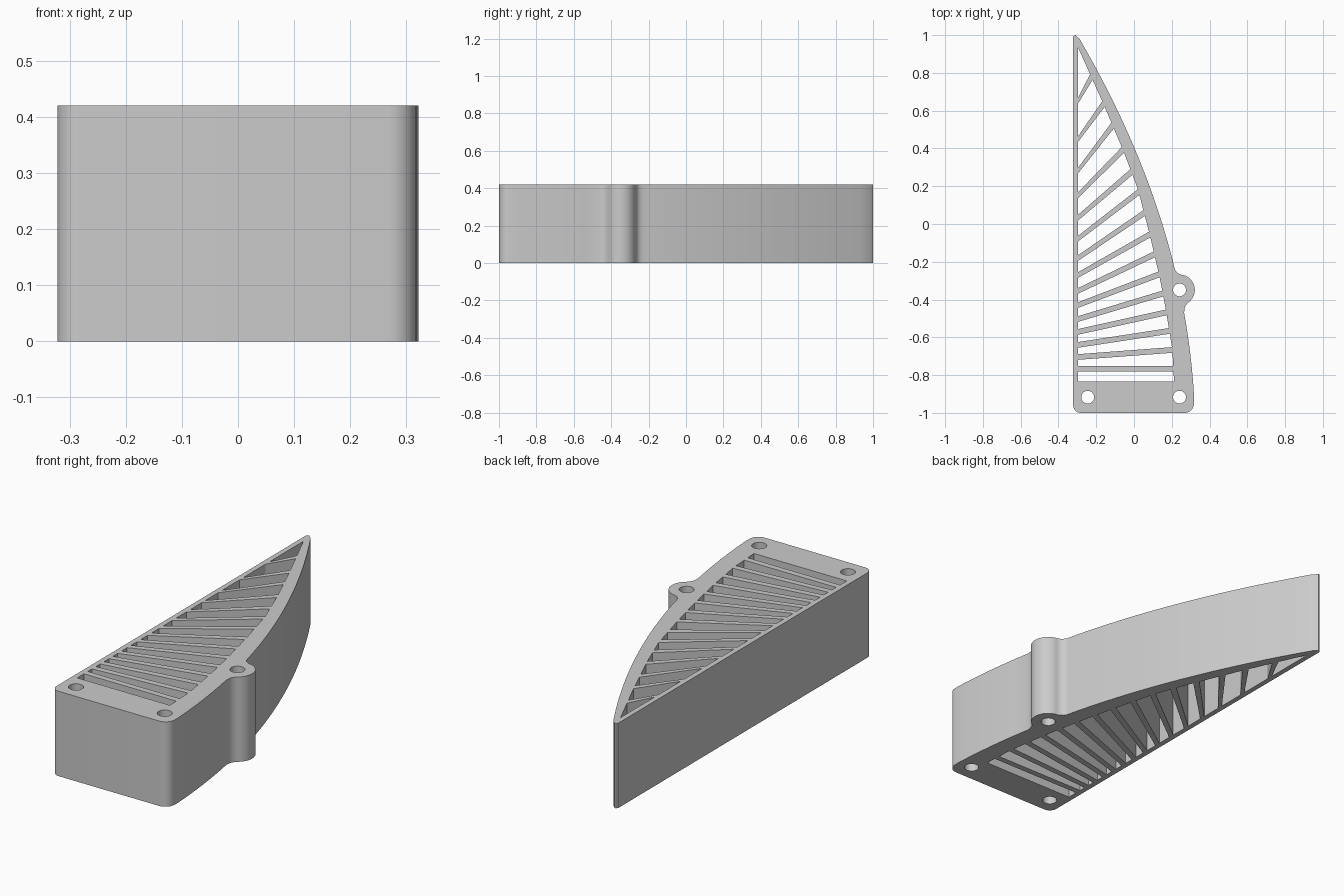
import bpy, bmesh, math

if "Cube" in bpy.data.objects:
    bpy.data.objects.remove(bpy.data.objects["Cube"])

HEIGHT = 0.42
LEFT, INNER_LEFT = -0.322, -0.296
BOSS = (0.241, -0.349)


def arc(cx, cy, r, a0, a1, n):
    """Points on an arc, angles in degrees."""
    return [(cx + r * math.cos(math.radians(a0 + (a1 - a0) * i / n)),
             cy + r * math.sin(math.radians(a0 + (a1 - a0) * i / n))) for i in range(n + 1)]


def outer(y):
    """Outer bowed edge."""
    t = y + 1
    return (0.322 - 0.033 * t - 0.139 * t * t, y)


# Inner bowed edge, as (y, x) knots
KNOTS = [(-0.835, 0.212), (-0.665, 0.203), (-0.45, 0.168), (-0.283, 0.136), (-0.055, 0.083),
         (0.183, 0.021), (0.384, -0.055), (0.643, -0.165), (0.785, -0.229), (0.934, INNER_LEFT)]


def inner(y):
    for (y0, x0), (y1, x1) in zip(KNOTS, KNOTS[1:]):
        if y <= y1:
            return (x0 + (x1 - x0) * (y - y0) / (y1 - y0), y)
    return (INNER_LEFT, y)


# Outline: rounded base, bowed edge, side boss with fillets, pointed tip
outline = arc(LEFT + 0.04, -0.96, 0.04, 180, 270, 8)
outline += arc(0.268, -0.95, 0.05, 270, 360, 8)
outline += [outer(-0.92 + 0.45 * i / 6) for i in range(7)]
outline += [(0.267, -0.45), (0.272, -0.435), (0.279, -0.424)]
outline += arc(*BOSS, 0.081, -55, 85, 24)
outline += [(0.235, -0.262), (0.226, -0.255), (0.218, -0.243), (0.212, -0.225)]
outline += [outer(-0.2 + 1.18 * i / 24) for i in range(25)]
outline += [(-0.303, 0.993), (-0.309, 1.0), (-0.316, 0.998), (LEFT, 0.99)]

# Screw holes
loops = [outline]
for cx, cy in (BOSS, (-0.245, -0.917), (0.241, -0.917)):
    loops.append(arc(cx, cy, 0.034, 0, 360, 32)[:-1])

# Slanted slats: centre heights at the left wall and at the bowed wall
slat_left = [-0.767, -0.704, -0.64, -0.571, -0.503, -0.429, -0.354, -0.27,
             -0.18, -0.077, 0.034, 0.153, 0.283, 0.45, 0.653]
slat_right = [-0.767, -0.667, -0.566, -0.468, -0.368, -0.267, -0.161, -0.056,
              0.058, 0.169, 0.275, 0.392, 0.521, 0.635, 0.778]
HALF = 0.015

# Openings between neighbouring slats
low = [(-0.835, -0.835)] + [(a + HALF, b + HALF) for a, b in zip(slat_left, slat_right)]
high = [(a - HALF, b - HALF) for a, b in zip(slat_left, slat_right)]
for (l0, r0), (l1, r1) in zip(low, high):
    loops.append([(INNER_LEFT, l0), inner(r0), inner((r0 + r1) / 2), inner(r1), (INNER_LEFT, l1)])
loops.append([(INNER_LEFT, low[-1][0]), inner(low[-1][1]), (INNER_LEFT, 0.934)])

# Filled and extruded profile
curve = bpy.data.curves.new("vent_profile", 'CURVE')
curve.dimensions = '2D'
curve.fill_mode = 'BOTH'
curve.extrude = HEIGHT / 2
for pts in loops:
    spline = curve.splines.new('POLY')
    spline.points.add(len(pts) - 1)
    for p, (x, y) in zip(spline.points, pts):
        p.co = (x, y, 0, 1)
    spline.use_cyclic_u = True
body = bpy.data.objects.new("slatted_vent_body", curve)
bpy.context.collection.objects.link(body)
bpy.context.view_layer.objects.active = body
body.select_set(True)
bpy.ops.object.convert(target='MESH')
body = bpy.context.view_layer.objects.active

# Weld caps to walls and stand the part on the floor
bm = bmesh.new()
bm.from_mesh(body.data)
bmesh.ops.remove_doubles(bm, verts=bm.verts, dist=0.0002)
bmesh.ops.translate(bm, verts=bm.verts, vec=(0, 0, HEIGHT / 2))
bmesh.ops.recalc_face_normals(bm, faces=bm.faces)
bm.to_mesh(body.data)
bm.free()

grey = bpy.data.materials.new("light_grey")
grey.diffuse_color = (0.6, 0.6, 0.6, 1)
grey.use_nodes = True
grey.node_tree.nodes["Principled BSDF"].inputs["Base Color"].default_value = grey.diffuse_color
body.data.materials.clear()
body.data.materials.append(grey)
bpy.ops.object.shade_smooth_by_angle(angle=math.radians(30))
